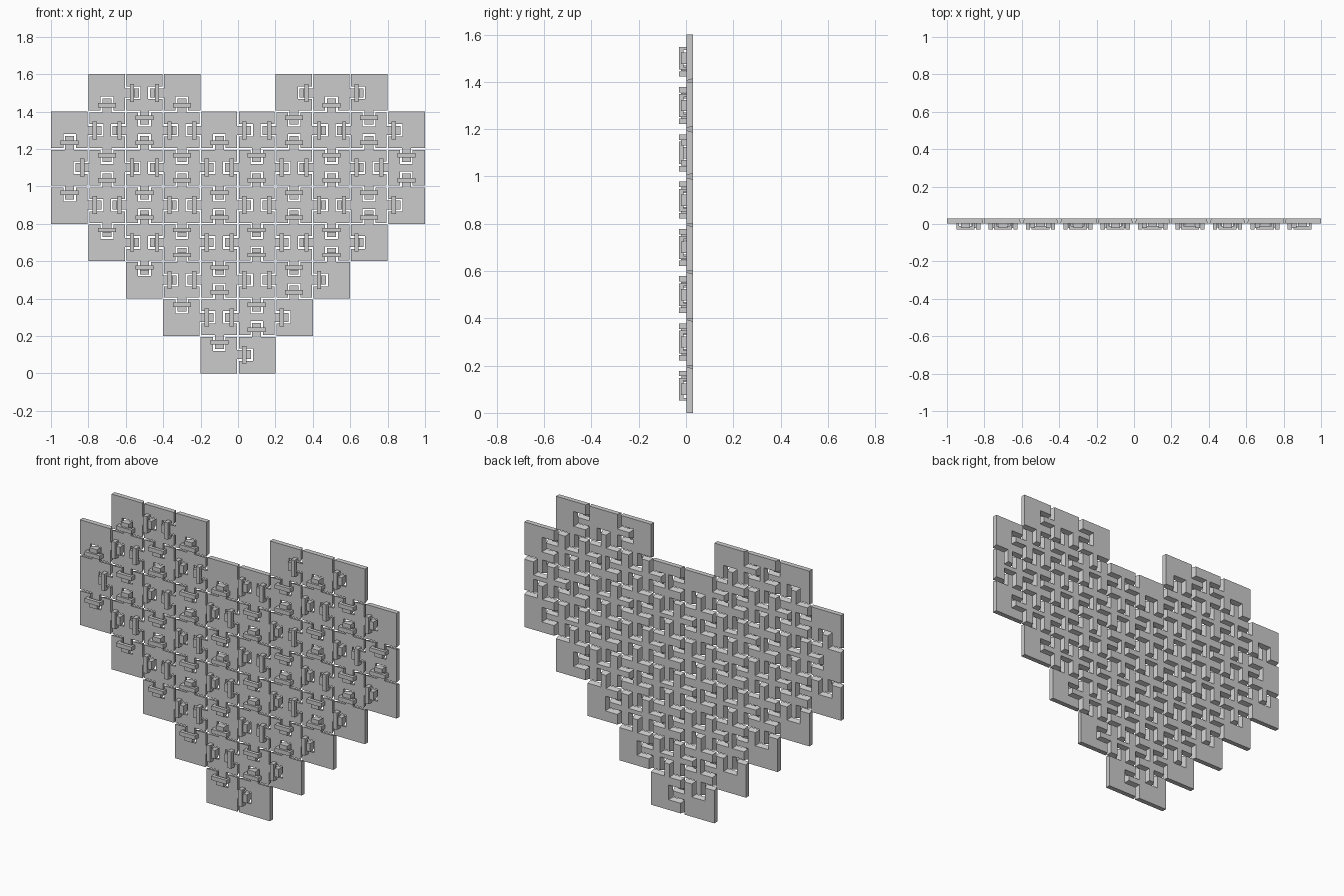
import bpy, bmesh
from mathutils import Vector as V

if "Cube" in bpy.data.objects:
    bpy.data.objects.remove(bpy.data.objects["Cube"])

S = 0.2                              # tile pitch
TONGUE_W, TONGUE_L = 0.029, 0.075    # nominal tongue half width and length
GAP_FRONT, GAP_BACK = 0.005, 0.013   # half gaps: seams widen towards the back
Y_FRONT, Y_BACK = 0.002, 0.03

# Heart layout: columns filled in each row, bottom to top
rows = [range(4, 6), range(3, 7), range(2, 8), range(1, 9),
        range(10), range(10), range(10), [1, 2, 3, 6, 7, 8]]
cells = {(c, r) for r, cols in enumerate(rows) for c in cols}

# Sides counter-clockwise seen from the front: along direction, outward direction
SIDES = [(V((1, 0)), V((0, -1))), (V((0, 1)), V((1, 0))),
         (V((-1, 0)), V((0, 1))), (V((0, -1)), V((-1, 0)))]


def prism(bm, front, back, y0, y1):
    """Join two matching (x, z) outlines into a closed solid."""
    a = [bm.verts.new((p.x, y0, p.y)) for p in front]
    b = [bm.verts.new((p.x, y1, p.y)) for p in back]
    bm.faces.new(a)
    bm.faces.new(b[::-1])
    for i in range(len(a)):
        j = (i + 1) % len(a)
        bm.faces.new((a[j], a[i], b[i], b[j]))


def inset(pts, flags, g):
    """Pull flagged edges of a right-angled outline inwards by g."""
    out = []
    for i, p in enumerate(pts):
        q = p.copy()
        for k in (i - 1, i):
            k %= len(pts)
            if flags[k]:
                d = (pts[(k + 1) % len(pts)] - pts[k]).normalized()
                q += V((-d.y, d.x)) * g
        out.append(q)
    return out


def rect(o, d, n, u0, u1, v0, v1):
    return [o + d * u + n * v for u, v in ((u0, v0), (u1, v0), (u1, v1), (u0, v1))]


def make_tile(c, r):
    bm = bmesh.new()
    centre = V(((c - 4.5) * S, (r + 0.5) * S))
    pts, flags = [], []
    for k, (d, n) in enumerate(SIDES):
        mid = centre + n * S / 2
        linked = (c + int(n.x), r + int(n.y)) in cells
        hooks = (k % 2 == 0) == ((c + r) % 2 == 0)
        side = [mid - d * S / 2]
        if linked:
            depth = n * (-TONGUE_L if hooks else TONGUE_L)
            a, b = mid - d * TONGUE_W, mid + d * TONGUE_W
            side += [a, a + depth, b + depth, b]
            if hooks:
                # bridge: two legs and a lintel over the notch
                v = (-0.045, -0.022)
                u = (-0.048, -0.036, 0.036, 0.048)
                prof = [(u[0], Y_FRONT), (u[0], -0.03), (u[3], -0.03), (u[3], Y_FRONT),
                        (u[2], Y_FRONT), (u[2], -0.011), (u[1], -0.011), (u[1], Y_FRONT)]
                ends = []
                for w in v:
                    ring = []
                    for t, y in prof:
                        p = mid + d * t + n * w
                        ring.append(bm.verts.new((p.x, y, p.y)))
                    ends.append(ring)
                bm.faces.new(ends[0])
                bm.faces.new(ends[1][::-1])
                for i in range(8):
                    j = (i + 1) % 8
                    bm.faces.new((ends[0][j], ends[0][i], ends[1][i], ends[1][j]))
            else:
                # stop block on the tip of the tongue
                q = rect(mid, d, n, -0.024, 0.024, 0.046, 0.07)
                prism(bm, q, q, -0.021, Y_FRONT)
        pts += side
        flags += [linked] * len(side)
    # plate with notches and tongues, bevelled along the seams
    prism(bm, inset(pts, flags, GAP_FRONT), inset(pts, flags, GAP_BACK), Y_FRONT, Y_BACK)
    bmesh.ops.recalc_face_normals(bm, faces=bm.faces)
    me = bpy.data.meshes.new("link_tile")
    bm.to_mesh(me)
    bm.free()
    ob = bpy.data.objects.new(f"link_tile_row{r}_col{c}", me)
    bpy.context.collection.objects.link(ob)


for c, r in sorted(cells):
    make_tile(c, r)
